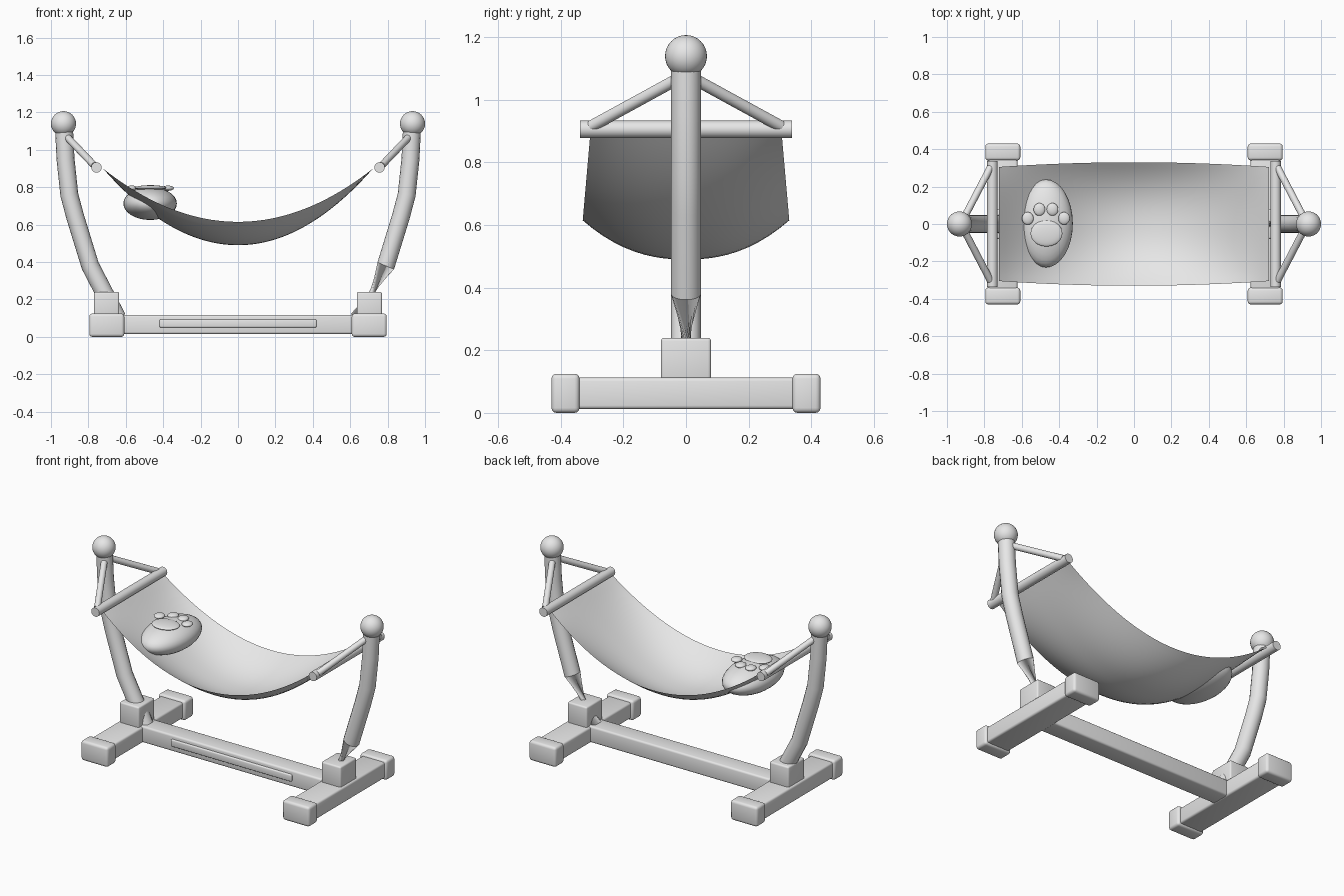
import bpy, bmesh, math
from mathutils import Vector

if "Cube" in bpy.data.objects:
    bpy.data.objects.remove(bpy.data.objects["Cube"])

GREY = bpy.data.materials.new("light_grey")
GREY.diffuse_color = (0.8, 0.8, 0.8, 1)
GREY.use_nodes = True
GREY.node_tree.nodes["Principled BSDF"].inputs["Base Color"].default_value = GREY.diffuse_color


def add_object(name, bm, smooth=True):
    bmesh.ops.recalc_face_normals(bm, faces=bm.faces)
    mesh = bpy.data.meshes.new(name)
    bm.to_mesh(mesh)
    bm.free()
    mesh.materials.append(GREY)
    ob = bpy.data.objects.new(name, mesh)
    bpy.context.collection.objects.link(ob)
    if smooth:
        bpy.ops.object.select_all(action='DESELECT')
        ob.select_set(True)
        bpy.context.view_layer.objects.active = ob
        bpy.ops.object.shade_smooth_by_angle(angle=math.radians(35))
    return ob


def box(name, lo, hi, bevel=0.012):
    bm = bmesh.new()
    bmesh.ops.create_cube(bm, size=1)
    for v in bm.verts:
        v.co = [(a + b) / 2 + c * (b - a) for a, b, c in zip(lo, hi, v.co)]
    bmesh.ops.bevel(bm, geom=bm.edges[:], offset=bevel, segments=3,
                    profile=0.5, affect='EDGES')
    return add_object(name, bm)


def ball(name, centre, radii):
    bm = bmesh.new()
    bmesh.ops.create_uvsphere(bm, u_segments=32, v_segments=16, radius=1)
    for v in bm.verts:
        v.co = [c + r * p for c, r, p in zip(centre, radii, v.co)]
    return add_object(name, bm)


def rod(name, a, b, radius):
    a, b = Vector(a), Vector(b)
    bm = bmesh.new()
    bmesh.ops.create_cone(bm, cap_ends=True, segments=20, radius1=radius,
                          radius2=radius, depth=(b - a).length)
    turn = (b - a).to_track_quat('Z', 'Y')
    for v in bm.verts:
        v.co = turn @ v.co + (a + b) / 2
    return add_object(name, bm)


def post(name, path, radius, end_twist, sides=16):
    """Bent tube in the xz plane; the last ring may be twisted."""
    bm = bmesh.new()
    pts = [Vector((x, 0, z)) for x, z in path]
    rings = []
    for i, p in enumerate(pts):
        t = (pts[min(i + 1, len(pts) - 1)] - pts[max(i - 1, 0)]).normalized()
        side = Vector((0, 1, 0))
        normal = t.cross(side)
        twist = end_twist if i == len(pts) - 1 else 0
        angles = [2 * math.pi * k / sides + twist for k in range(sides)]
        rings.append([bm.verts.new(p + radius * (math.cos(a) * normal + math.sin(a) * side))
                      for a in angles])
    for r, s in zip(rings, rings[1:]):
        for k in range(sides):
            n = (k + 1) % sides
            bm.faces.new((r[k], r[n], s[n], s[k]))
    bm.faces.new(rings[0])
    bm.faces.new(rings[-1])
    return add_object(name, bm)


# Base: long beam with a raised front strip
box("base_beam", (-0.66, -0.06, 0.015), (0.66, 0.06, 0.118))
box("front_strip", (-0.42, -0.072, 0.05), (0.42, -0.05, 0.094), 0.007)

for s, label in ((-1, "left"), (1, "right")):
    # Cross foot, its two end caps and the socket for the post
    def span(a, b):
        return min(s * a, s * b), max(s * a, s * b)
    x0, x1 = span(0.623, 0.782)
    box(label + "_foot", (x0, -0.37, 0.012), (x1, 0.37, 0.113))
    x0, x1 = span(0.608, 0.795)
    for t, end in ((-1, "front"), (1, "back")):
        y0, y1 = sorted((t * 0.34, t * 0.43))
        box(f"{label}_{end}_foot_cap", (x0, y0, 0), (x1, y1, 0.125), 0.016)
    x0, x1 = span(0.635, 0.77)
    box(label + "_post_socket", (x0, -0.08, 0.10), (x1, 0.08, 0.24), 0.01)

    # Curved post with a ball on top
    path = [(0.93, 1.11), (0.922, 0.95), (0.902, 0.76), (0.87, 0.64),
            (0.79, 0.38), (0.645, 0.10)]
    post(label + "_post", [(s * x, z) for x, z in path], 0.048,
         math.radians(165) if s > 0 else 0)
    ball(label + "_post_ball", (s * 0.933, 0, 1.14), (0.067,) * 3)

    # Spreader bar and the two arms that hold it
    rod(label + "_spreader_bar", (s * 0.757, -0.338, 0.906), (s * 0.757, 0.338, 0.906), 0.028)
    for t, end in ((-1, "front"), (1, "back")):
        rod(f"{label}_{end}_arm", (s * 0.918, t * 0.015, 1.073),
            (s * 0.768, t * 0.302, 0.916), 0.019)

# Sagging cloth: deeper along the middle than at the edges
bm = bmesh.new()
bmesh.ops.create_grid(bm, x_segments=40, y_segments=20, size=1)
for v in bm.verts:
    u, w = v.co.x, v.co.y
    edge = 0.615 + 0.285 * u * u
    dip = 0.125 * (1 - u * u) * (1 - abs(w) ** 2.3)
    v.co = (0.722 * u, w * (0.33 - 0.025 * u * u), edge - dip)
add_object("hammock_cloth", bm)

# Pillow with paw pads
ball("pillow", (-0.47, 0.003, 0.713), (0.143, 0.235, 0.088))
ball("paw_pad", (-0.468, -0.05, 0.797), (0.085, 0.07, 0.014))
for i, (x, y) in enumerate(((-0.568, 0.03), (-0.506, 0.078), (-0.436, 0.078), (-0.374, 0.03))):
    ball(f"paw_toe_{i + 1}", (x, y, 0.795), (0.031, 0.034, 0.014))
